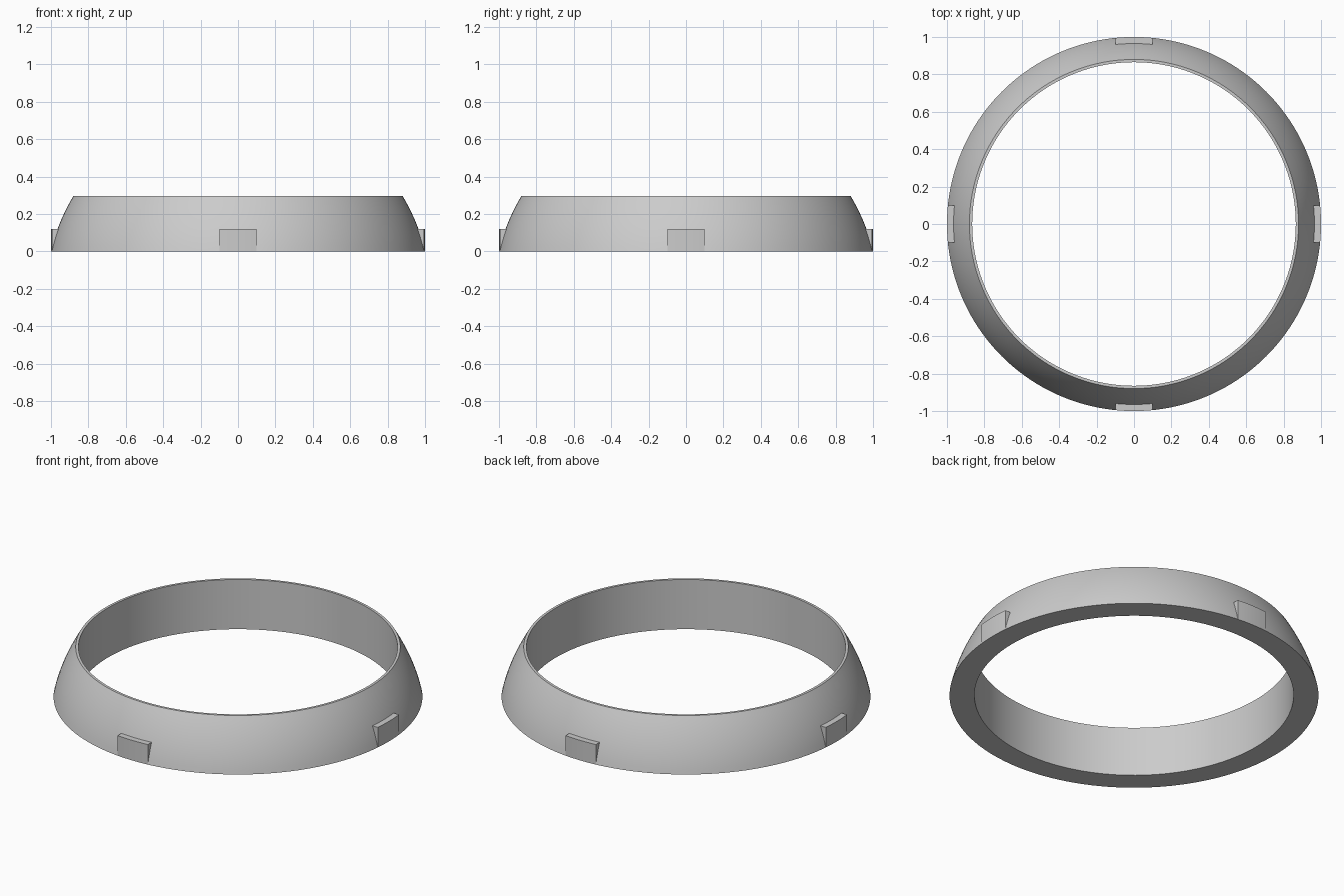
import bpy, bmesh
from math import pi, sqrt
from mathutils import Matrix, Vector

if "Cube" in bpy.data.objects:
    bpy.data.objects.remove(bpy.data.objects["Cube"], do_unlink=True)

HEIGHT, BASE_R, TOP_R, BORE_R = 0.297, 1.0, 0.88, 0.865
TAB_HALF, TAB_HEIGHT, TAB_BACK = 0.1, 0.12, 0.9

grey = bpy.data.materials.new("light grey")
grey.use_nodes = True
grey.diffuse_color = (0.6, 0.6, 0.6, 1)
grey.node_tree.nodes["Principled BSDF"].inputs["Base Color"].default_value = (0.6, 0.6, 0.6, 1)


def add_object(name, bm):
    bmesh.ops.recalc_face_normals(bm, faces=bm.faces)
    mesh = bpy.data.meshes.new(name)
    bm.to_mesh(mesh)
    bm.free()
    mesh.materials.append(grey)
    obj = bpy.data.objects.new(name, mesh)
    bpy.context.collection.objects.link(obj)
    bpy.ops.object.select_all(action="DESELECT")
    obj.select_set(True)
    bpy.context.view_layer.objects.active = obj
    bpy.ops.object.shade_smooth_by_angle(angle=pi / 6)
    return obj


# Ring: bulging outer wall, narrow flat rim, straight bore, spun around z
steps = 10
profile = [(BORE_R, 0)]
for i in range(steps + 1):
    t = i / steps
    bulge = 0.056 * t * (1 - t)
    profile.append((BASE_R + (TOP_R - BASE_R) * t + bulge, HEIGHT * t))
profile.append((BORE_R, HEIGHT))

bm = bmesh.new()
verts = [bm.verts.new((r, 0, z)) for r, z in profile]
edges = [bm.edges.new((a, b)) for a, b in zip(verts, verts[1:] + verts[:1])]
bmesh.ops.spin(bm, geom=verts + edges, cent=(0, 0, 0), axis=(0, 0, 1),
               angle=2 * pi, steps=160, use_merge=True)
bmesh.ops.remove_doubles(bm, verts=bm.verts, dist=0.0001)
add_object("ring", bm)

# Tabs: upright blocks whose outer face follows the base circle
for side, turn in (("front", 0), ("left", 1), ("back", 2), ("right", 3)):
    bm = bmesh.new()
    xs = [TAB_HALF * (i / 4 - 1) for i in range(9)]
    outline = [(x, -sqrt(BASE_R ** 2 - x * x)) for x in xs]
    outline += [(TAB_HALF, -TAB_BACK), (-TAB_HALF, -TAB_BACK)]
    base = bm.faces.new([bm.verts.new((x, y, 0)) for x, y in outline])
    top = bmesh.ops.extrude_face_region(bm, geom=[base])["geom"]
    bmesh.ops.translate(bm, vec=Vector((0, 0, TAB_HEIGHT)),
                        verts=[v for v in top if isinstance(v, bmesh.types.BMVert)])
    bmesh.ops.rotate(bm, verts=bm.verts, cent=(0, 0, 0),
                     matrix=Matrix.Rotation(turn * pi / 2, 3, "Z"))
    add_object(side + "_tab", bm)
